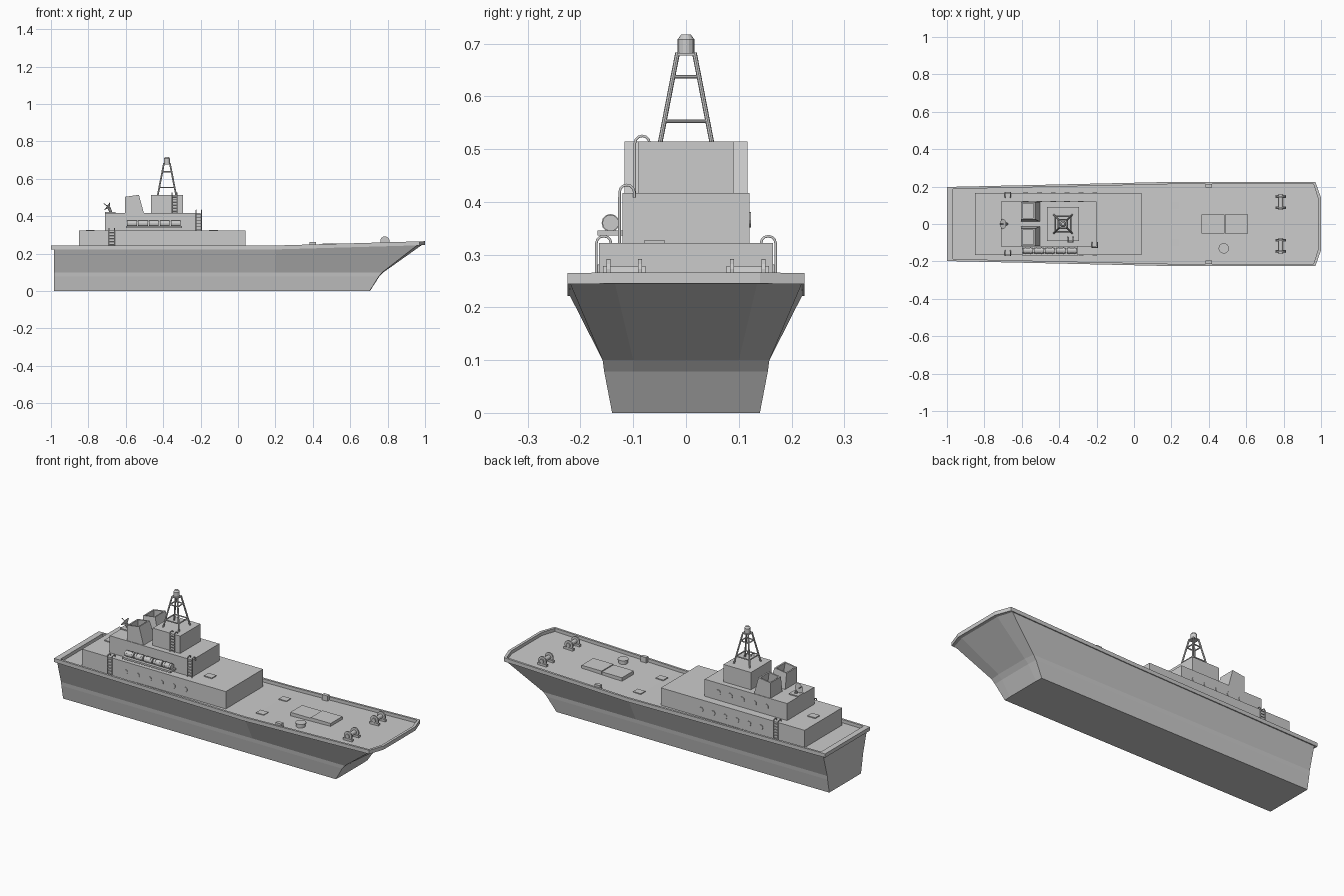
import bpy, bmesh, math
from mathutils import Vector

if "Cube" in bpy.data.objects:
    bpy.data.objects.remove(bpy.data.objects["Cube"])


def add_mesh(name, bm):
    bmesh.ops.recalc_face_normals(bm, faces=bm.faces)
    me = bpy.data.meshes.new(name)
    bm.to_mesh(me)
    bm.free()
    ob = bpy.data.objects.new(name, me)
    bpy.context.collection.objects.link(ob)
    return ob


def loft(name, rings):
    """Bridge closed rings; both ends are capped with strips of quads across."""
    bm = bmesh.new()
    vs = [[bm.verts.new(p) for p in r] for r in rings]
    n = len(vs[0])
    for a, b in zip(vs, vs[1:]):
        for i in range(n):
            j = (i + 1) % n
            bm.faces.new((a[i], a[j], b[j], b[i]))
    for r in (vs[0], vs[-1]):
        for i in range(n // 2 - 1):
            bm.faces.new((r[i], r[i + 1], r[n - 2 - i], r[n - 1 - i]))
    return add_mesh(name, bm)


def mirrored(half):
    return list(half) + [(x, -y, z) for x, y, z in reversed(half)]


def box(name, x0, x1, y0, y1, z0, z1):
    return loft(name, [[(x0, y0, z), (x1, y0, z), (x1, y1, z), (x0, y1, z)] for z in (z0, z1)])


def rod(name, a, b, r, sides=8, r2=None):
    a, b = Vector(a), Vector(b)
    d = b - a
    bm = bmesh.new()
    bmesh.ops.create_cone(bm, cap_ends=True, segments=sides, radius1=r,
                          radius2=r if r2 is None else r2, depth=d.length)
    q = d.to_track_quat('Z', 'Y').to_matrix().to_4x4()
    q.translation = (a + b) / 2
    bm.transform(q)
    return add_mesh(name, bm)


def deck_z(x):
    return 0.225 + max(0, x - 0.2) / 0.8 * 0.023


# Hull: horizontal rings from keel to deck edge
levels = [
    [(-.985, .14, 0), (.2, .14, 0), (.704, .14, 0), (.706, .1, 0)],
    [(-.985, .155, .078), (.2, .155, .078), (.753, .155, .078), (.756, .1, .078)],
    [(-.985, .158, .1), (.2, .158, .1), (.772, .158, .1), (.778, .1, .1)],
    [(-.985, .192, .222), (.2, .22, .222), (.96, .22, .246), (.985, .135, .247)],
]
loft("hull", [mirrored(l) for l in levels])

# Deck with low bulwark around it
outer = [(-1, .198), (.2, .225), (.97, .225), (1, .14)]
inner = [(-.968, .187), (.2, .213), (.96, .213), (.985, .134)]


def deck_ring(pts, dz):
    return mirrored([(x, y, deck_z(x) + dz) for x, y in pts])


loft("deck_and_bulwark", [deck_ring(outer, -.003), deck_ring(outer, .018),
                          deck_ring(inner, .018), deck_ring(inner, 0)])

# Superstructure tiers
box("lower_deckhouse", -.85, .04, -.165, .165, .222, .322)
box("middle_deckhouse", -.71, -.2, -.12, .12, .32, .417)
box("bridge", -.465, -.295, -.09, .09, .415, .514)


# Funnels with sloped, hollow tops
def funnel_ring(s, x0, x1, y0, y1, za, zb):
    return [(x0, s * y0, za), (x1, s * y0, zb), (x1, s * y1, zb), (x0, s * y1, za)]


for s in (-1, 1):
    loft("funnel", [funnel_ring(s, -.605, -.503, .012, .117, .415, .415),
                    funnel_ring(s, -.605, -.53, .025, .117, .503, .514),
                    funnel_ring(s, -.597, -.538, .033, .109, .503, .513),
                    funnel_ring(s, -.597, -.525, .028, .109, .44, .44)])

# Lattice mast
MX = -.38


def leg_half(z):
    return .049 - (z - .514) / (.68 - .514) * .033


corners = [(-1, -1), (1, -1), (1, 1), (-1, 1)]
for i, (sx, sy) in enumerate(corners):
    h0, h1 = leg_half(.514), leg_half(.68)
    rod("mast_leg", (MX + sx * h0, sy * h0, .512), (MX + sx * h1, sy * h1, .682), .0045)
    tx, ty = corners[(i + 1) % 4]
    for z in (.553, .637):
        h = leg_half(z)
        rod("mast_brace", (MX + sx * h, sy * h, z), (MX + tx * h, ty * h, z), .0035)
box("mast_platform", MX - .02, MX + .02, -.02, .02, .677, .682)
rod("mast_lamp", (MX, 0, .68), (MX, 0, .708), .016, 16)
rod("mast_lamp_cap", (MX, 0, .708), (MX, 0, .717), .016, 16, .009)

# Dish antenna on a pedestal
box("dish_base", -.712, -.655, -.025, .025, .415, .423)
rod("dish_post", (-.68, 0, .42), (-.69, 0, .447), .008)
axis = Vector((-.8, 0, .6))
c = Vector((-.69, 0, .447))
rod("dish", c, c + axis * .012, .008, 16, .027)
rod("dish_feed", c, c + axis * .035, .002)

# Life rafts on a rack
box("raft_rack", -.6, -.3, -.168, -.12, .336, .346)
for i in range(5):
    x = -.567 + i * .0585
    rod("raft", (x - .026, -.143, .36), (x + .026, -.143, .36), .0155, 12)
    for dx in (-.014, .014):
        rod("raft_strap", (x + dx - .002, -.143, .36), (x + dx + .002, -.143, .36), .017, 12)


# Ladders with arched handrails
def ladder(x, y, s, z0, top):
    yo = y + .007
    path = [(yo, z0), (yo, top)]
    path += [(yo - .014 + .014 * math.cos(a), top + .014 * math.sin(a))
             for a in [math.pi * k / 6 for k in range(1, 6)]] + [(yo - .028, top), (yo - .028, top - .01)]
    cu = bpy.data.curves.new("ladder_rails", 'CURVE')
    cu.dimensions = '3D'
    cu.bevel_depth = .0028
    cu.bevel_resolution = 1
    cu.use_fill_caps = True
    for dx in (-.014, .014):
        sp = cu.splines.new('POLY')
        sp.points.add(len(path) - 1)
        for p, (py, pz) in zip(sp.points, path):
            p.co = (x + dx, s * py, pz, 1)
    bpy.context.collection.objects.link(bpy.data.objects.new("ladder_rails", cu))
    n = 6
    for i in range(n):
        z = z0 + (top - z0) * (i + .5) / n
        rod("ladder_rung", (x - .014, s * yo, z), (x + .014, s * yo, z), .0025, 6)


ladder(-.675, .163, -1, .225, .321)
ladder(-.675, .163, 1, .225, .321)
ladder(-.21, .119, -1, .322, .418)
ladder(-.34, .09, -1, .417, .511)

# Portholes along both deckhouses
for i in range(6):
    x = -.58 + i * .074
    for s in (-1, 1):
        rod("porthole", (x, s * .163, .268), (x, s * .168, .268), .013, 12)
    if i < 5:
        rod("porthole", (x, .118, .366), (x, .123, .366), .015, 12)

# Foredeck: cargo hatch, capstan, small hatches, bitts
for x0 in (.36, .486):
    z = deck_z(x0 + .06)
    box("cargo_hatch", x0, x0 + .124, -.052, .052, z - .005, z + .018)
z = deck_z(.48)
rod("capstan", (.48, -.13, z - .002), (.48, -.13, z + .016), .024, 16)
rod("capstan_top", (.48, -.13, z + .016), (.48, -.13, z + .022), .028, 16)
for x, y, z in ((.22, .1, .225), (.22, -.1, .225), (-.13, -.06, .322), (-.79, 0, .322)):
    box("small_hatch", x - .024, x + .024, y - .02, y + .02, z - .002, z + .005)
for s in (-1, 1):
    z = deck_z(.4)
    box("bitt_block", .383, .417, s * .205 - .01, s * .205 + .01, z - .002, z + .03)

# Anchor winches
for s in (-1, 1):
    z = deck_z(.785)
    y = s * .117
    rod("winch_drum", (.785, y - .04, z + .025), (.785, y + .04, z + .025), .012, 12)
    for dy in (-.03, .03):
        rod("winch_flange", (.785, y + dy - .004, z + .025), (.785, y + dy + .004, z + .025), .025, 14)
        box("winch_foot", .757, .813, y + dy - .007, y + dy + .007, z - .002, z + .012)
